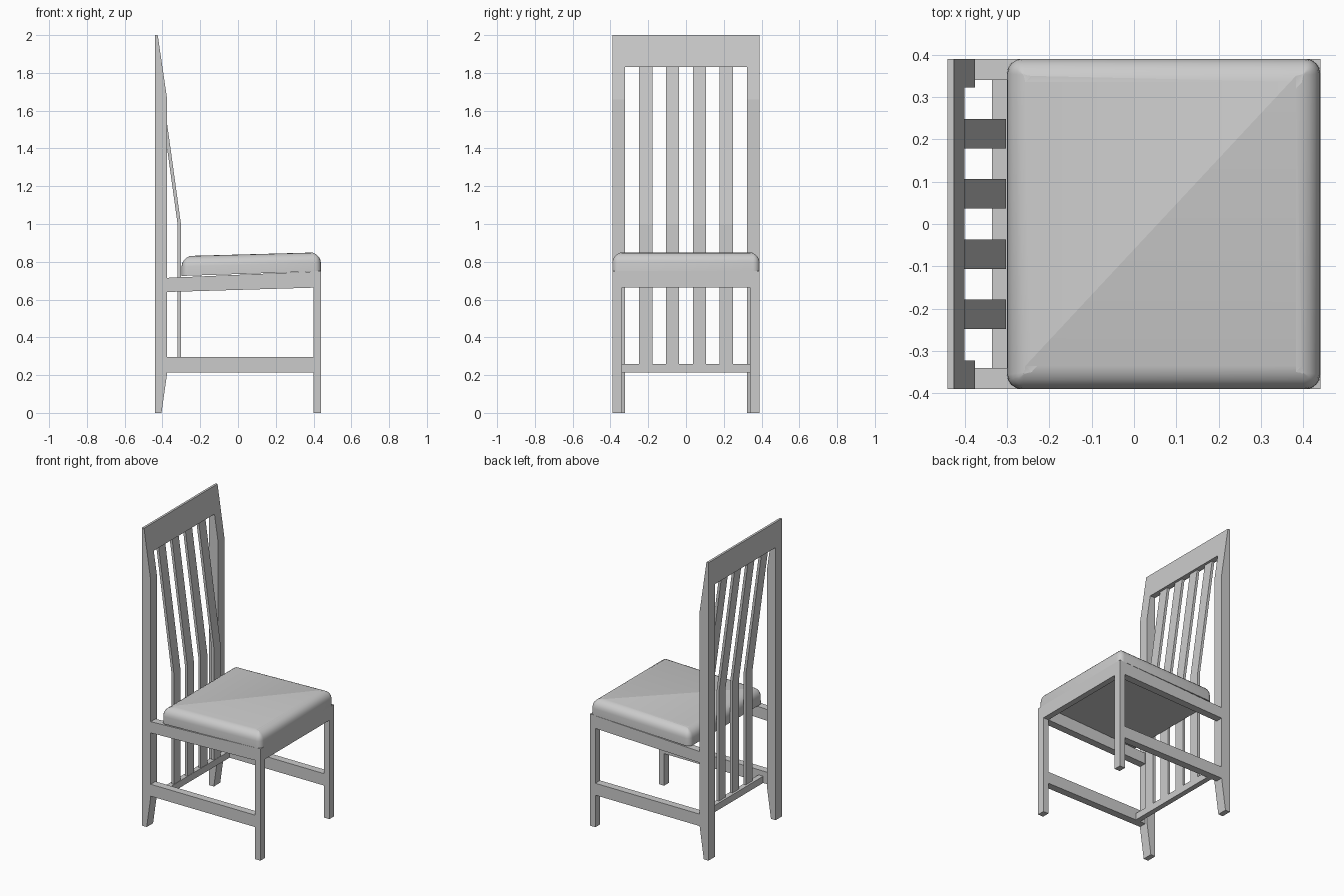
import bpy
import bmesh
import math

cube = bpy.data.objects.get("Cube")
if cube:
    bpy.data.objects.remove(cube, do_unlink=True)

grey = bpy.data.materials.new("soft_grey")
grey.use_nodes = True
colour = (0.6, 0.6, 0.6, 1)
grey.diffuse_color = colour
grey.node_tree.nodes["Principled BSDF"].inputs["Base Color"].default_value = colour


def extrude_profile(name, profile, y0, y1):
    """Extrude an (x, z) outline between two y positions."""
    bm = bmesh.new()
    face = bm.faces.new([bm.verts.new((x, y0, z)) for x, z in profile])
    grown = bmesh.ops.extrude_face_region(bm, geom=[face])
    moved = [v for v in grown["geom"] if isinstance(v, bmesh.types.BMVert)]
    bmesh.ops.translate(bm, verts=moved, vec=(0, y1 - y0, 0))
    bmesh.ops.recalc_face_normals(bm, faces=bm.faces)
    mesh = bpy.data.meshes.new(name)
    bm.to_mesh(mesh)
    bm.free()
    mesh.materials.append(grey)
    obj = bpy.data.objects.new(name, mesh)
    bpy.context.collection.objects.link(obj)
    return obj


def box(x0, x1, z0, z1):
    return [(x0, z0), (x1, z0), (x1, z1), (x0, z1)]


half = 0.39
back_leg = [(-0.44, 0), (-0.405, 0), (-0.375, 0.21), (-0.375, 1.66),
            (-0.425, 2), (-0.44, 2)]
seat_rail = [(-0.375, 0.64), (0.40, 0.663), (0.40, 0.748), (-0.375, 0.715)]

# Side frames, mirrored left and right
for side, s in (("left", 1), ("right", -1)):
    extrude_profile(f"back_leg_{side}", back_leg, s * 0.322, s * half)
    extrude_profile(f"front_leg_{side}", box(0.40, 0.44, 0, 0.75), s * 0.34, s * half)
    extrude_profile(f"seat_rail_{side}", seat_rail, s * 0.34, s * half)
    extrude_profile(f"stretcher_{side}", box(-0.38, 0.40, 0.215, 0.295), s * 0.34, s * half)

# Cross pieces
crest = [(-0.44, 1.83), (-0.40, 1.83), (-0.425, 2), (-0.44, 2)]
extrude_profile("crest_rail", crest, -0.322, 0.322)
extrude_profile("front_apron", box(0.40, 0.44, 0.663, 0.75), -0.34, 0.34)
extrude_profile("lower_back_rail", box(-0.335, -0.30, 0.215, 0.26), -0.34, 0.34)

# Bent back slats
slat = [(-0.32, 0.25), (-0.302, 0.25), (-0.302, 1), (-0.418, 1.84),
        (-0.436, 1.84), (-0.32, 1)]
for i in range(4):
    y = (i - 1.5) * 0.142
    extrude_profile(f"back_slat_{i + 1}", slat, y - 0.035, y + 0.035)

# Tilted cushion with rounded top and corners
outline = [(-0.30, 0.725), (0.44, 0.75), (0.437, 0.85), (-0.297, 0.83)]
cushion = extrude_profile("seat_cushion", outline, -half, half)
bm = bmesh.new()
bm.from_mesh(cushion.data)
corners = [e for e in bm.edges
           if abs(e.verts[0].co.z - e.verts[1].co.z) > 0.05]
bmesh.ops.bevel(bm, geom=corners, offset=0.035, segments=4, profile=0.5, affect="EDGES")
top = max(bm.faces, key=lambda f: f.normal.z * f.calc_area())
bmesh.ops.bevel(bm, geom=list(top.edges), offset=0.055, segments=5, profile=0.5,
                affect="EDGES", clamp_overlap=False)
bmesh.ops.remove_doubles(bm, verts=bm.verts, dist=0.001)
bm.to_mesh(cushion.data)
bm.free()
bpy.ops.object.select_all(action="DESELECT")
cushion.select_set(True)
bpy.context.view_layer.objects.active = cushion
bpy.ops.object.shade_smooth_by_angle(angle=math.radians(35))
